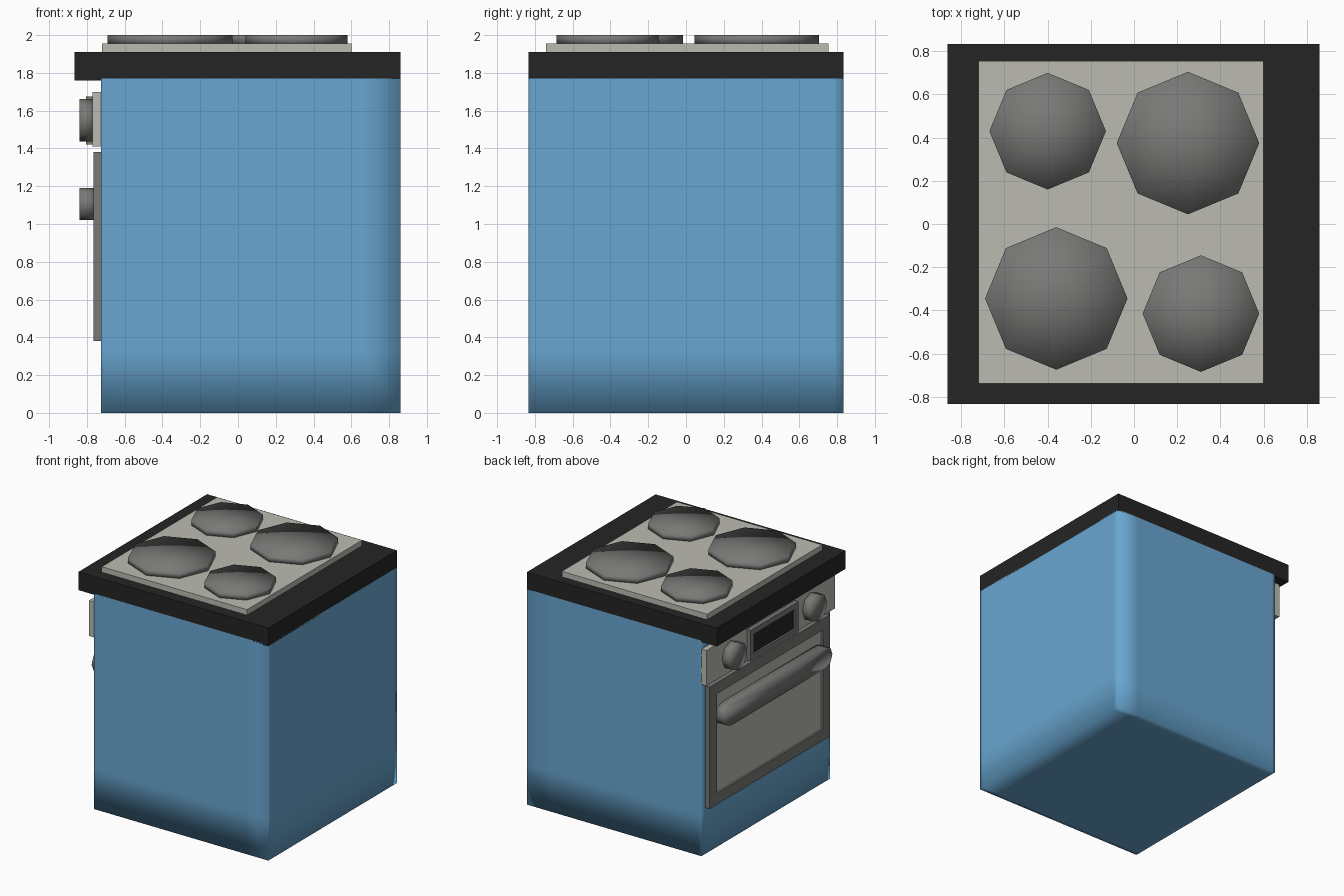
import bpy, bmesh, math
from mathutils import Vector

if "Cube" in bpy.data.objects:
    bpy.data.objects.remove(bpy.data.objects["Cube"])


def mat(name, rgb):
    m = bpy.data.materials.new(name)
    m.diffuse_color = (*rgb, 1)
    m.use_nodes = True
    m.node_tree.nodes["Principled BSDF"].inputs["Base Color"].default_value = m.diffuse_color
    return m


BLUE = mat("blue enamel", (0.14, 0.385, 0.64))
BLACK = mat("black", (0.018, 0.018, 0.018))
STEEL = mat("light steel", (0.50, 0.50, 0.45))
GREY = mat("dark grey", (0.19, 0.19, 0.185))


def finish(name, bm, mats, smooth=False):
    bmesh.ops.recalc_face_normals(bm, faces=bm.faces)
    for f in bm.faces:
        f.smooth = smooth
    me = bpy.data.meshes.new(name)
    bm.to_mesh(me)
    bm.free()
    for m in mats:
        me.materials.append(m)
    ob = bpy.data.objects.new(name, me)
    bpy.context.collection.objects.link(ob)
    return ob


def box_bm(lo, hi):
    bm = bmesh.new()
    bmesh.ops.create_cube(bm, size=1)
    for v in bm.verts:
        v.co = Vector([(a + b) / 2 + c * (b - a) for a, b, c in zip(lo, hi, v.co)])
    return bm


def front_face(bm):
    return min(bm.faces, key=lambda f: f.calc_center_median().x)


def framed_box(name, lo, hi, rim, depth, mats):
    """Box whose -x face has a raised rim around a recessed pane."""
    bm = box_bm(lo, hi)
    bm.faces.ensure_lookup_table()
    pane = front_face(bm)
    bmesh.ops.inset_region(bm, faces=[pane], thickness=rim)
    ext = bmesh.ops.extrude_discrete_faces(bm, faces=[pane])["faces"][0]
    for v in ext.verts:
        v.co.x += depth
    ext.material_index = 1
    return finish(name, bm, mats)


def prism(name, outline, offset, mats, smooth=True):
    """Outline of points swept along an offset, with a fan on the far cap."""
    bm = bmesh.new()
    off = Vector(offset)
    a = [bm.verts.new(p) for p in outline]
    b = [bm.verts.new(Vector(p) + off) for p in outline]
    n = len(a)
    bm.faces.new(a)
    for i in range(n):
        j = (i + 1) % n
        bm.faces.new((a[i], a[j], b[j], b[i]))
    cap = bm.faces.new(b)
    bmesh.ops.poke(bm, faces=[cap])
    return finish(name, bm, mats, smooth)


# Body: open under the worktop, extra loops keep the soft shading near edges
bm = box_bm((-0.725, -0.835, 0), (0.86, 0.835, 1.77))
bmesh.ops.delete(bm, geom=[max(bm.faces, key=lambda f: f.calc_center_median().z)],
                 context='FACES_ONLY')
for co, no in (((0, 0, 0.33), (0, 0, 1)), ((0.66, 0, 0), (1, 0, 0)),
               ((-0.70, 0, 0), (1, 0, 0)), ((0, 0.78, 0), (0, 1, 0)),
               ((0, -0.80, 0), (0, 1, 0))):
    bmesh.ops.bisect_plane(bm, geom=bm.verts[:] + bm.edges[:] + bm.faces[:],
                           plane_co=co, plane_no=no)
finish("body", bm, [BLUE], True)

# Worktop and hob plate
finish("worktop", box_bm((-0.865, -0.835, 1.76), (0.86, 0.835, 1.91)), [BLACK])
finish("hob_plate", box_bm((-0.72, -0.74, 1.90), (0.60, 0.755, 1.955)), [STEEL])

# Four octagonal burners
for i, (x, y, r) in enumerate(((-0.40, 0.43, 0.27), (0.25, 0.375, 0.33),
                               (-0.36, -0.345, 0.33), (0.31, -0.415, 0.27))):
    ring = [(x + r * math.cos(k * math.pi / 4), y + r * math.sin(k * math.pi / 4), 1.95)
            for k in range(8)]
    prism(f"burner_{i + 1}", ring, (0, 0, 0.05), [GREY])

# Control panel with display and knobs
finish("control_panel", box_bm((-0.77, -0.835, 1.41), (-0.72, 0.835, 1.70)), [STEEL])
framed_box("display", (-0.805, -0.31, 1.42), (-0.76, 0.31, 1.675), 0.065, 0.015, [GREY, BLACK])
for side, y in (("left", 0.52), ("right", -0.52)):
    ring = [(-0.765, y + 0.112 * math.cos(k * math.pi / 4), 1.55 + 0.112 * math.sin(k * math.pi / 4))
            for k in range(8)]
    prism(f"knob_{side}", ring, (-0.075, 0, 0), [GREY])

# Oven door with window
framed_box("oven_door", (-0.765, -0.775, 0.38), (-0.72, 0.785, 1.38), 0.13, 0.015, [GREY, STEEL])

# Door handle: rounded-end bar
outline = []
for s in (1, -1):
    for k in range(5):
        t = -math.pi / 2 + k * math.pi / 4
        outline.append((-0.755, s * (0.615 + 0.085 * math.cos(t)), 1.105 + s * 0.085 * math.sin(t)))
bar = prism("door_handle", outline, (-0.085, 0, 0), [GREY])
